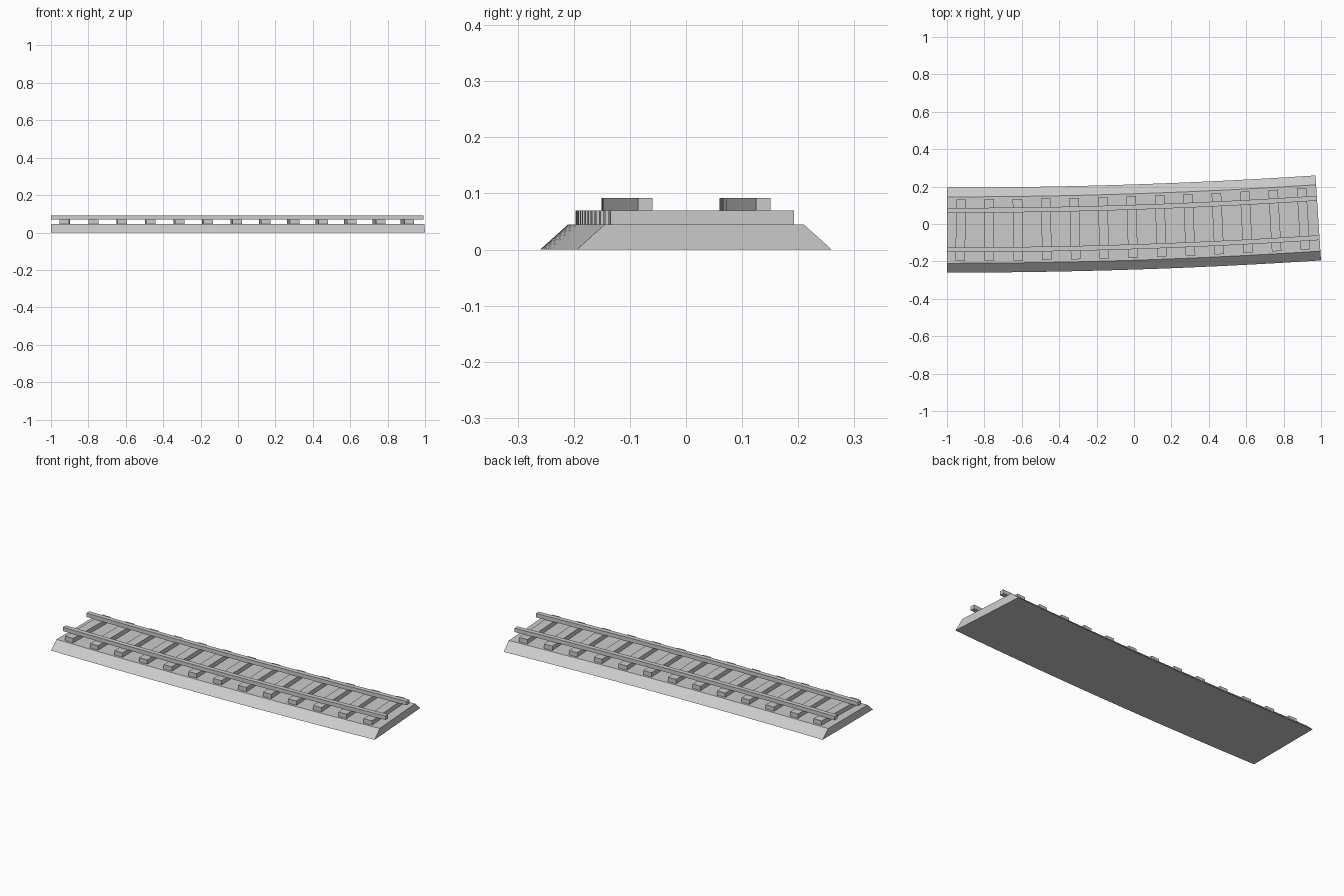
import bpy, bmesh, math
from mathutils import Matrix, Vector

cube = bpy.data.objects.get("Cube")
if cube:
    bpy.data.objects.remove(cube, do_unlink=True)

# Gentle arc: starts at x = -1 heading +x and bends towards +y
RADIUS = 30.35
SWEEP = math.radians(3.75)
START_Y = -0.0325
SEGMENTS = 16
TIES = 13

grey = bpy.data.materials.new("plain grey")
grey.use_nodes = True
colour = (0.6, 0.6, 0.6, 1)
grey.diffuse_color = colour
grey.node_tree.nodes["Principled BSDF"].inputs["Base Color"].default_value = colour


def on_track(angle, side, z):
    """Point on the arc, offset sideways (+ is towards the inside of the bend)."""
    r = RADIUS - side
    return Vector((-1 + r * math.sin(angle), START_Y + RADIUS - r * math.cos(angle), z))


def finish(name, bm):
    bmesh.ops.recalc_face_normals(bm, faces=bm.faces[:])
    mesh = bpy.data.meshes.new(name)
    bm.to_mesh(mesh)
    bm.free()
    mesh.materials.append(grey)
    obj = bpy.data.objects.new(name, mesh)
    bpy.context.collection.objects.link(obj)
    return obj


def sweep(name, profile):
    """Carry a closed (side, z) profile along the arc and cap both ends."""
    bm = bmesh.new()
    rings = [[bm.verts.new(on_track(SWEEP * i / SEGMENTS, s, z)) for s, z in profile]
             for i in range(SEGMENTS + 1)]
    n = len(profile)
    for a, b in zip(rings, rings[1:]):
        for k in range(n):
            m = (k + 1) % n
            bm.faces.new((a[k], a[m], b[m], b[k]))
    bm.faces.new(rings[0])
    bm.faces.new(rings[-1])
    return finish(name, bm)


# Sloped ballast bed
sweep("ballast_bed", [(-0.2275, 0), (0.2275, 0), (0.1775, 0.045), (-0.1775, 0.045)])

# Two rails
for name, centre in (("left_rail", 0.1055), ("right_rail", -0.1055)):
    a, b = centre - 0.013, centre + 0.013
    sweep(name, [(a, 0.07), (b, 0.07), (b, 0.092), (a, 0.092)])

# Ties, evenly spaced and square to the arc
for i in range(TIES):
    angle = SWEEP * (i + 0.48) / TIES
    turn = angle if i else -0.02
    bm = bmesh.new()
    bmesh.ops.create_cube(bm, size=1, matrix=(
        Matrix.Translation(on_track(angle, 0, 0.0565))
        @ Matrix.Rotation(turn, 4, "Z")
        @ Matrix.Diagonal((0.051, 0.328, 0.027, 1))))
    finish(f"tie_{i + 1}", bm)
